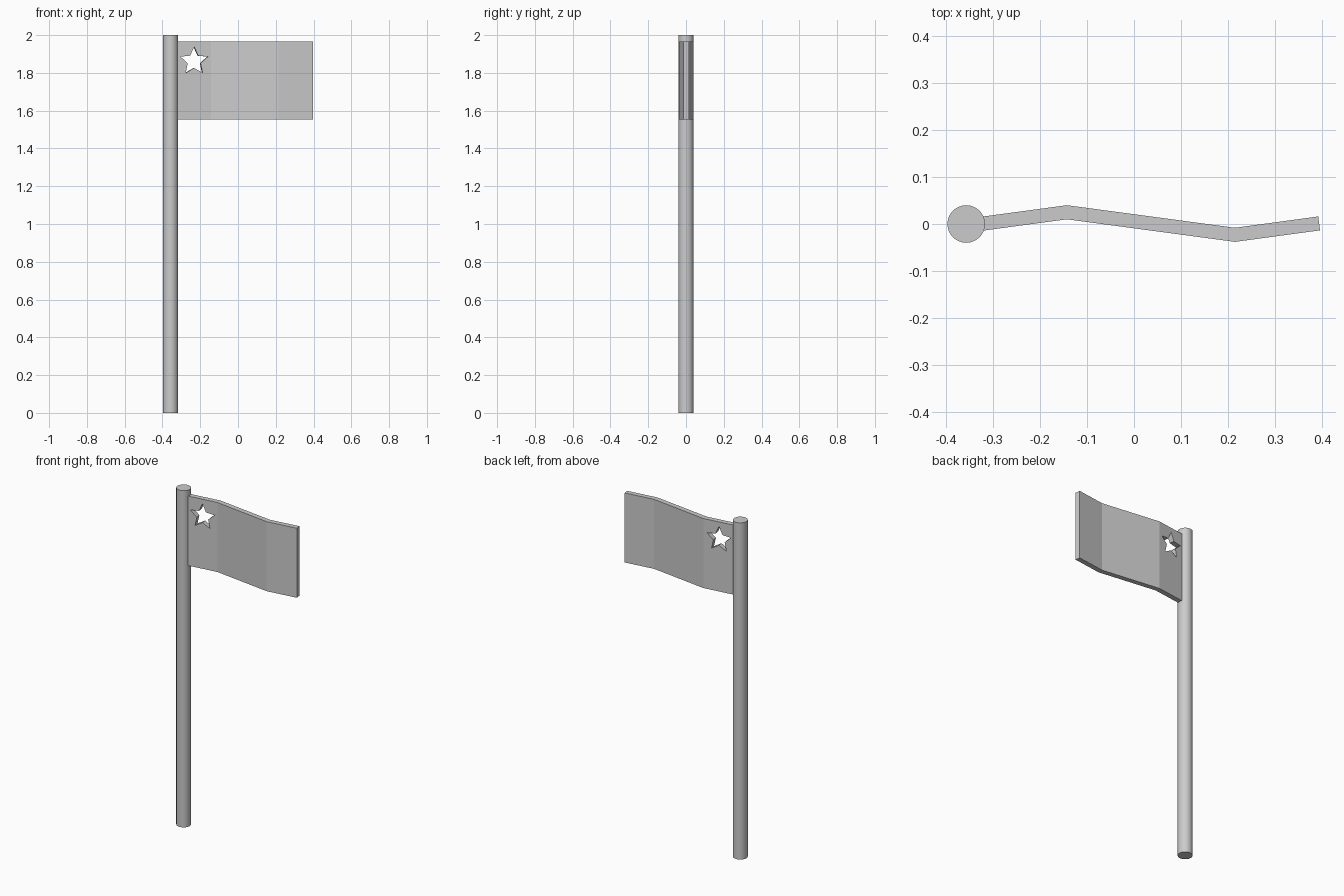
import bpy, bmesh, math
from mathutils import Matrix

if "Cube" in bpy.data.objects:
    bpy.data.objects.remove(bpy.data.objects["Cube"])


def prism(name, outline, depth, matrix):
    """Extrude a 2D outline along local z, then place it."""
    bm = bmesh.new()
    face = bm.faces.new([bm.verts.new((x, y, 0)) for x, y in outline])
    ext = bmesh.ops.extrude_face_region(bm, geom=[face])
    top = [v for v in ext["geom"] if isinstance(v, bmesh.types.BMVert)]
    bmesh.ops.translate(bm, verts=top, vec=(0, 0, depth))
    bmesh.ops.recalc_face_normals(bm, faces=bm.faces)
    bm.transform(matrix)
    mesh = bpy.data.meshes.new(name)
    bm.to_mesh(mesh)
    bm.free()
    obj = bpy.data.objects.new(name, mesh)
    bpy.context.collection.objects.link(obj)
    return obj


# Pole
bpy.ops.mesh.primitive_cylinder_add(vertices=32, radius=0.04, depth=2,
                                    location=(-0.357, 0, 1))
pole = bpy.context.object
pole.name = "pole"
bpy.ops.object.shade_smooth_by_angle(angle=math.radians(30))

# Waving flag: zigzag strip seen from above, extruded upward
back = [(-0.33, 0.0147), (-0.143, 0.04), (0.215, -0.008), (0.392, 0.016)]
front = [(-0.33, -0.0153), (-0.143, 0.01), (0.215, -0.038), (0.396, -0.0135)]
flag = prism("flag", back + front[::-1], 0.413, Matrix.Translation((0, 0, 1.552)))

# Star cutter, square to the first panel of the flag
star = []
for i in range(10):
    r = 0.036 if i % 2 else 0.077
    a = math.radians(90 + 36 * i)
    star.append((r * math.cos(a), r * math.sin(a)))
place = (Matrix.Translation((-0.234, 0.013, 1.862))
         @ Matrix.Rotation(0.135, 4, 'Z')
         @ Matrix.Rotation(math.pi / 2, 4, 'X')
         @ Matrix.Translation((0, 0, -0.04)))
cutter = prism("star_cutter", star, 0.08, place)
cutter.hide_render = True
cutter.hide_set(True)

# Star-shaped hole
cut = flag.modifiers.new("star_hole", 'BOOLEAN')
cut.operation = 'DIFFERENCE'
cut.solver = 'EXACT'
cut.object = cutter
